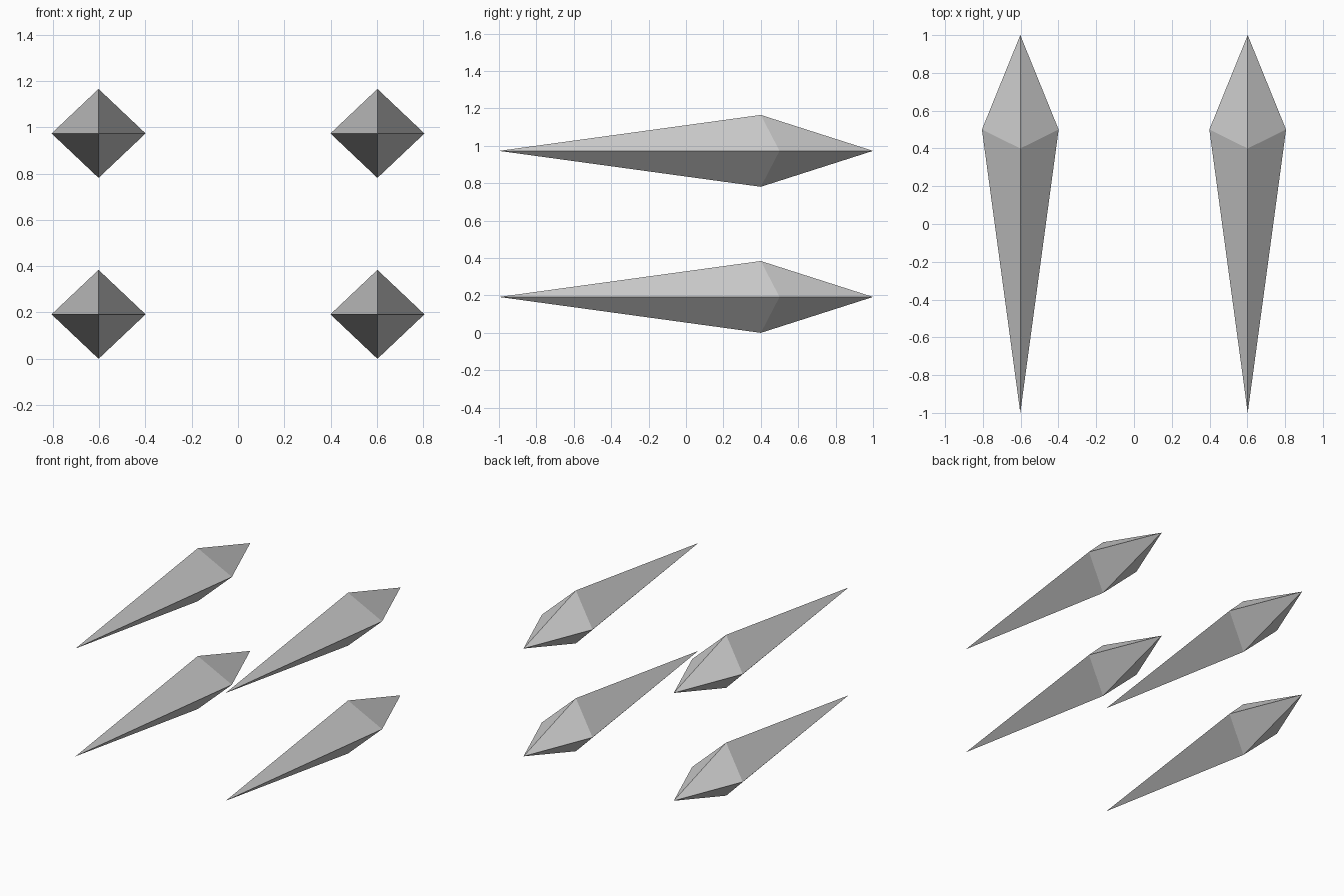
import bpy
import bmesh

cube = bpy.data.objects.get("Cube")
if cube:
    bpy.data.objects.remove(cube, do_unlink=True)

# Single plain grey
grey = bpy.data.materials.new("light grey")
grey.use_nodes = True
colour = (0.6, 0.6, 0.6, 1)
grey.diffuse_color = colour
grey.node_tree.nodes["Principled BSDF"].inputs["Base Color"].default_value = colour

HALF_W, HALF_H = 0.203, 0.192   # half width and half height of a shard
SIDE_Y, RIDGE_Y = 0.5, 0.4      # where the side and ridge corners sit


def shard(name, x, z):
    """Long eight-sided dart: two tips joined by a kinked diamond ring."""
    bm = bmesh.new()
    front = bm.verts.new((0, -1, 0))
    back = bm.verts.new((0, 1, 0))
    ring = [bm.verts.new(p) for p in (
        (HALF_W, SIDE_Y, 0), (0, RIDGE_Y, HALF_H),
        (-HALF_W, SIDE_Y, 0), (0, RIDGE_Y, -HALF_H))]
    for i, a in enumerate(ring):
        b = ring[(i + 1) % 4]
        bm.faces.new((front, a, b))
        bm.faces.new((back, b, a))
    bmesh.ops.recalc_face_normals(bm, faces=bm.faces)
    mesh = bpy.data.meshes.new(name)
    bm.to_mesh(mesh)
    bm.free()
    mesh.materials.append(grey)
    obj = bpy.data.objects.new(name, mesh)
    obj.location = (x, 0, z)
    bpy.context.collection.objects.link(obj)


# Two shards per side, one above the other
for side, x in (("left", 0.602), ("right", -0.602)):
    for level, z in (("lower", HALF_H), ("upper", 0.973)):
        shard(f"{level}_{side}_shard", x, z)
